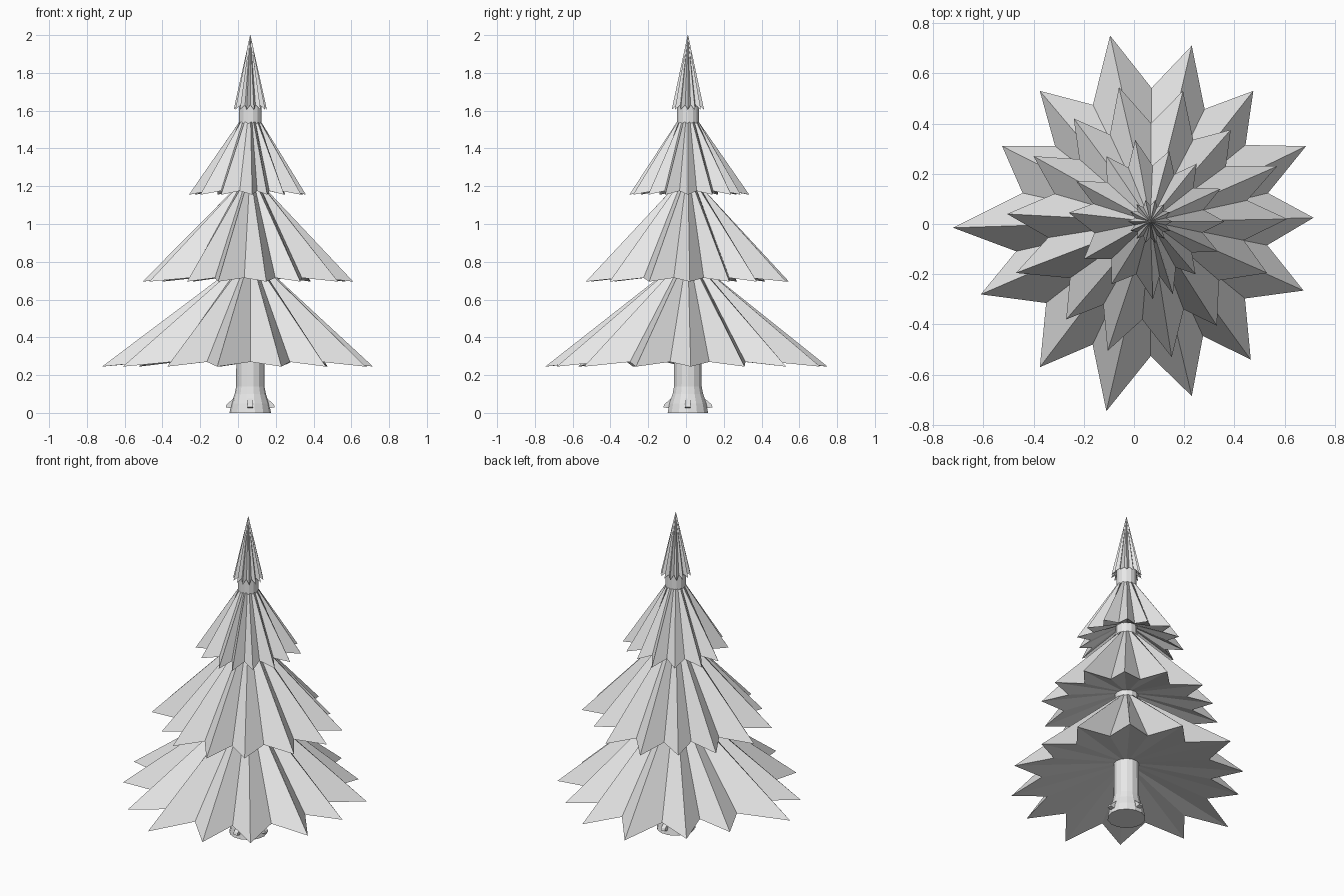
import bpy, bmesh, math
from mathutils import Vector

if "Cube" in bpy.data.objects:
    bpy.data.objects.remove(bpy.data.objects["Cube"])

CX, CY = 0.065, 0.01          # trunk axis

mat = bpy.data.materials.new("pale_grey")
mat.diffuse_color = (0.8, 0.8, 0.8, 1)
mat.use_nodes = True
mat.node_tree.nodes["Principled BSDF"].inputs["Base Color"].default_value = mat.diffuse_color


def finish(name, bm):
    bmesh.ops.recalc_face_normals(bm, faces=bm.faces)
    me = bpy.data.meshes.new(name)
    bm.to_mesh(me)
    bm.free()
    me.materials.append(mat)
    ob = bpy.data.objects.new(name, me)
    bpy.context.collection.objects.link(ob)
    return ob


def skin(name, rings):
    """Closed solid through rings of equal point count, capped at both ends."""
    bm = bmesh.new()
    loops = [[bm.verts.new(p) for p in ring] for ring in rings]
    n = len(loops[0])
    for a, b in zip(loops, loops[1:]):
        for i in range(n):
            j = (i + 1) % n
            bm.faces.new((a[i], a[j], b[j], b[i]))
    bm.faces.new(loops[0])
    bm.faces.new(loops[-1])
    return finish(name, bm)


def tier(name, tips, z_tip, z_valley, top, under, inset=0.72):
    """Folded skirt: tips and valleys alternate; top and under are (radius, z)."""
    axis = Vector((CX, CY, 0))
    rel = [Vector((x - CX, y - CY, 0)) for x, y in tips]
    rim = []
    for a, b in zip(rel, rel[1:] + rel[:1]):
        mid = (a.normalized() + b.normalized()).normalized()
        mid *= inset * (a.length + b.length) / 2
        rim += [a + Vector((0, 0, z_tip)), mid + Vector((0, 0, z_valley))]

    def inner(radius, z):
        return [axis + Vector((p.x, p.y, 0)).normalized() * radius + Vector((0, 0, z))
                for p in rim]
    return skin(name, [inner(*under), [axis + p for p in rim], inner(*top)])


# Foliage tiers, tips listed counter-clockwise
low = [(.715, .025), (.685, .31), (.475, .53), (.23, .71), (-.095, .75),
       (-.375, .53), (-.525, .31), (-.72, -.015), (-.61, -.28), (-.375, -.57),
       (-.11, -.745), (.23, -.685), (.465, -.54), (.675, -.265)]
middle = [(.61, .02), (.57, .23), (.385, .375), (.195, .53), (-.06, .545),
          (-.24, .42), (-.4, .27), (-.505, .04), (-.47, -.195), (-.27, -.38),
          (-.105, -.505), (.15, -.53), (.33, -.405), (.53, -.195)]
high = [(.36, .01), (.345, .14), (.25, .24), (.14, .29), (.005, .335),
        (-.11, .27), (-.23, .17), (-.26, .045), (-.2, -.14), (-.09, -.24),
        (.075, -.3), (.155, -.28), (.245, -.2), (.335, -.11)]
crown = [(CX + .088 * math.cos(i * math.tau / 14), CY + .088 * math.sin(i * math.tau / 14))
         for i in range(14)]
tier("lower_branches", low, .245, .27, (.06, .79), (.05, .36))
tier("middle_branches", middle, .695, .715, (.06, 1.21), (.05, .82))
tier("upper_branches", high, 1.155, 1.175, (.052, 1.55), (.05, 1.27))
tier("crown", crown, 1.605, 1.63, (.001, 2.0), (.04, 1.66))

# Trunk with flared foot
N = 14
profile = [(.11, 0), (.1, .05), (.083, .1), (.075, .14), (.073, .4), (.06, 1.5), (.059, 1.65)]
trunk = skin("trunk", [[Vector((CX + r * math.cos(i * math.tau / N),
                                CY + r * math.sin(i * math.tau / N), z))
                        for i in range(N)] for r, z in profile])

# Small root spurs around the foot
spur = [(.06, .125), (.085, .08), (.125, .045), (.13, .03), (.105, .025), (.07, .05)]
for k in range(4):
    a = k * math.pi / 2
    out = Vector((math.cos(a), math.sin(a), 0))
    side = Vector((-out.y, out.x, 0)) * .014
    base = Vector((CX, CY, 0))
    skin(f"root_spur_{k + 1}", [[base + out * r + Vector((0, 0, z)) + side * s
                                 for r, z in spur] for s in (-1, 1)])
